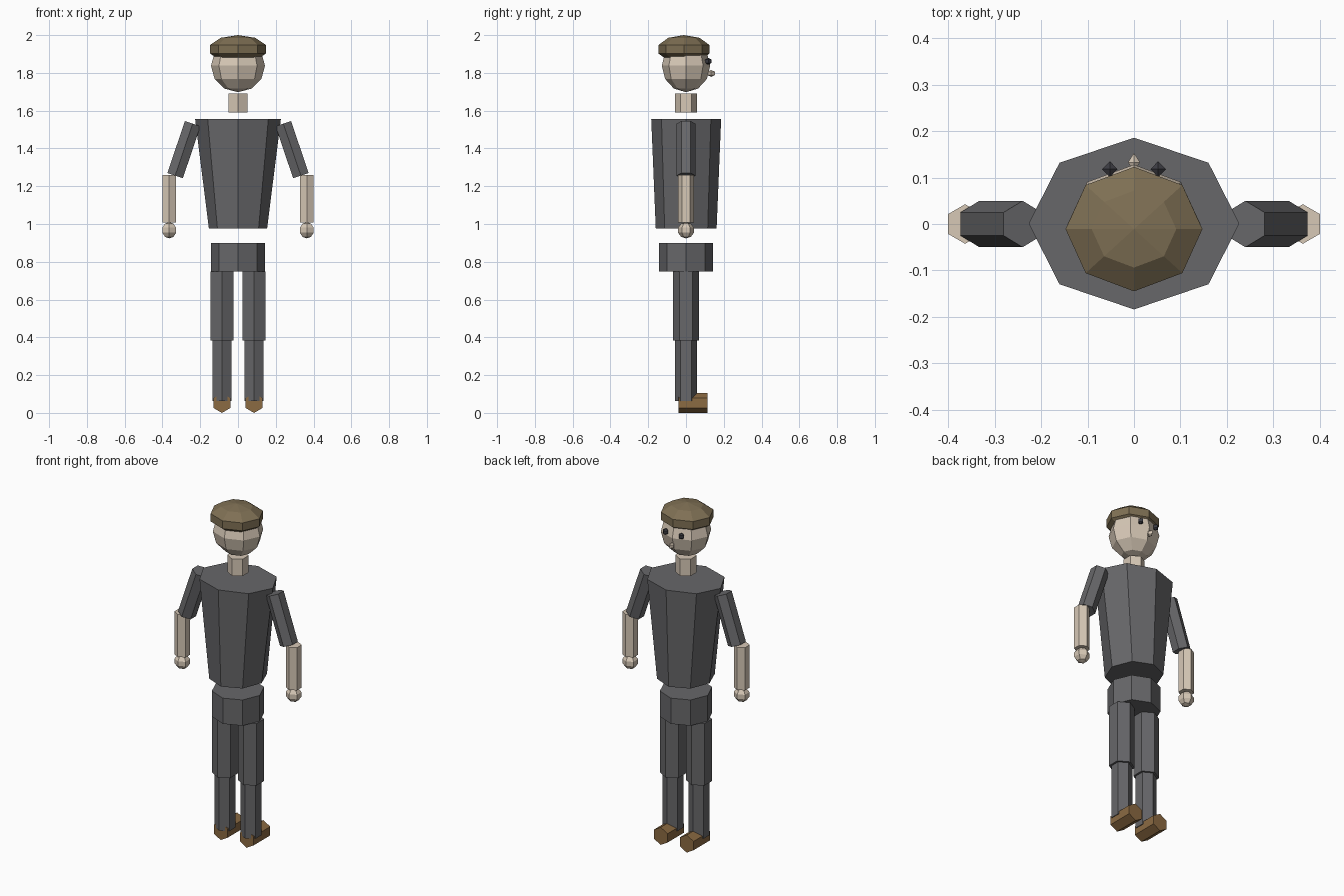
import bpy, bmesh, math
from mathutils import Matrix, Vector

if "Cube" in bpy.data.objects:
    bpy.data.objects.remove(bpy.data.objects["Cube"])


def material(name, rgb):
    m = bpy.data.materials.new(name)
    m.diffuse_color = (*rgb, 1.0)
    m.use_nodes = True
    m.node_tree.nodes["Principled BSDF"].inputs["Base Color"].default_value = m.diffuse_color
    return m


CLOTH = material("dark grey cloth", (0.135, 0.135, 0.142))
SKIN = material("pale skin", (0.68, 0.58, 0.47))
CAP = material("olive brown felt", (0.21, 0.16, 0.088))
SHOE = material("brown leather", (0.26, 0.145, 0.055))
EYE = material("dark eye", (0.045, 0.045, 0.055))


def lathe(name, mat, sides, rings, matrix):
    """Flat-faced solid from (z, rx, ry) rings; zero radius makes a pole."""
    bm = bmesh.new()
    loops = []
    for z, rx, ry in rings:
        if rx < 1e-6:
            loops.append([bm.verts.new((0, 0, z))])
        else:
            loops.append([bm.verts.new((-rx * math.sin(2 * math.pi * i / sides),
                                        ry * math.cos(2 * math.pi * i / sides), z))
                          for i in range(sides)])
    for a, b in zip(loops, loops[1:]):
        for i in range(sides):
            j = (i + 1) % sides
            if len(a) == 1:
                bm.faces.new((a[0], b[j], b[i]))
            elif len(b) == 1:
                bm.faces.new((a[i], a[j], b[0]))
            else:
                bm.faces.new((a[i], a[j], b[j], b[i]))
    for end in (loops[0], loops[-1]):
        if len(end) > 1:
            bm.faces.new(end)
    bm.transform(matrix)
    bmesh.ops.recalc_face_normals(bm, faces=bm.faces[:])
    me = bpy.data.meshes.new(name)
    bm.to_mesh(me)
    bm.free()
    me.materials.append(mat)
    ob = bpy.data.objects.new(name, me)
    bpy.context.collection.objects.link(ob)
    return ob


def prism(name, mat, sides, start, end, r0, r1=None):
    """Prism or frustum between two points, r = (rx, ry)."""
    start, end = Vector(start), Vector(end)
    axis = end - start
    r1 = r1 or r0
    rot = Vector((0, 0, 1)).rotation_difference(axis).to_matrix().to_4x4()
    return lathe(name, mat, sides, [(0, *r0), (axis.length, *r1)],
                 Matrix.Translation(start) @ rot)


def ball(name, mat, sides, bands, centre, radii):
    """Faceted ellipsoid."""
    rx, ry, rz = radii
    rings = []
    for k in range(bands + 1):
        t = math.pi * k / bands
        rings.append((-rz * math.cos(t), rx * math.sin(t), ry * math.sin(t)))
    return lathe(name, mat, sides, rings, Matrix.Translation(centre))


# Trunk
prism("torso", CLOTH, 8, (0, 0.001, 0.975), (0, 0.001, 1.555),
      (0.154, 0.161), (0.227, 0.185))
prism("pelvis", CLOTH, 8, (0, 0, 0.748), (0, 0, 0.90), (0.142, 0.142))
prism("neck", SKIN, 6, (0, 0, 1.59), (0, 0, 1.69), (0.057, 0.057))

# Head, cap and nose
ball("head", SKIN, 8, 6, (0, 0, 1.838), (0.143, 0.128, 0.14))
ball("cap", CAP, 8, 5, (0, -0.011, 1.925), (0.155, 0.141, 0.075))
ball("nose", SKIN, 4, 3, (0, 0.133, 1.797), (0.015, 0.023, 0.018))

# Paired parts
for side, s in (("left", -1), ("right", 1)):
    ball(side + "_eye", EYE, 4, 3, (s * 0.052, 0.118, 1.861), (0.019, 0.02, 0.018))
    # Arms
    prism(side + "_upper_arm", CLOTH, 6, (s * 0.333, 0, 1.256), (s * 0.240, 0, 1.531),
          (0.05, 0.05))
    prism(side + "_forearm", SKIN, 6, (s * 0.364, 0, 1.007), (s * 0.364, 0, 1.259),
          (0.0425, 0.0425))
    ball(side + "_hand", SKIN, 6, 5, (s * 0.364, 0, 0.967), (0.044, 0.044, 0.043))
    # Legs
    prism(side + "_thigh", CLOTH, 6, (s * 0.085, 0, 0.382), (s * 0.085, 0, 0.748),
          (0.07, 0.07))
    prism(side + "_shin", CLOTH, 6, (s * 0.085, 0, 0.062), (s * 0.085, 0, 0.382),
          (0.057, 0.057))
    # Shoe: hexagonal bar lying along y, one edge down
    prism(side + "_shoe", SHOE, 6, (s * 0.085, -0.04, 0.052), (s * 0.085, 0.115, 0.052),
          (0.052, 0.052))
